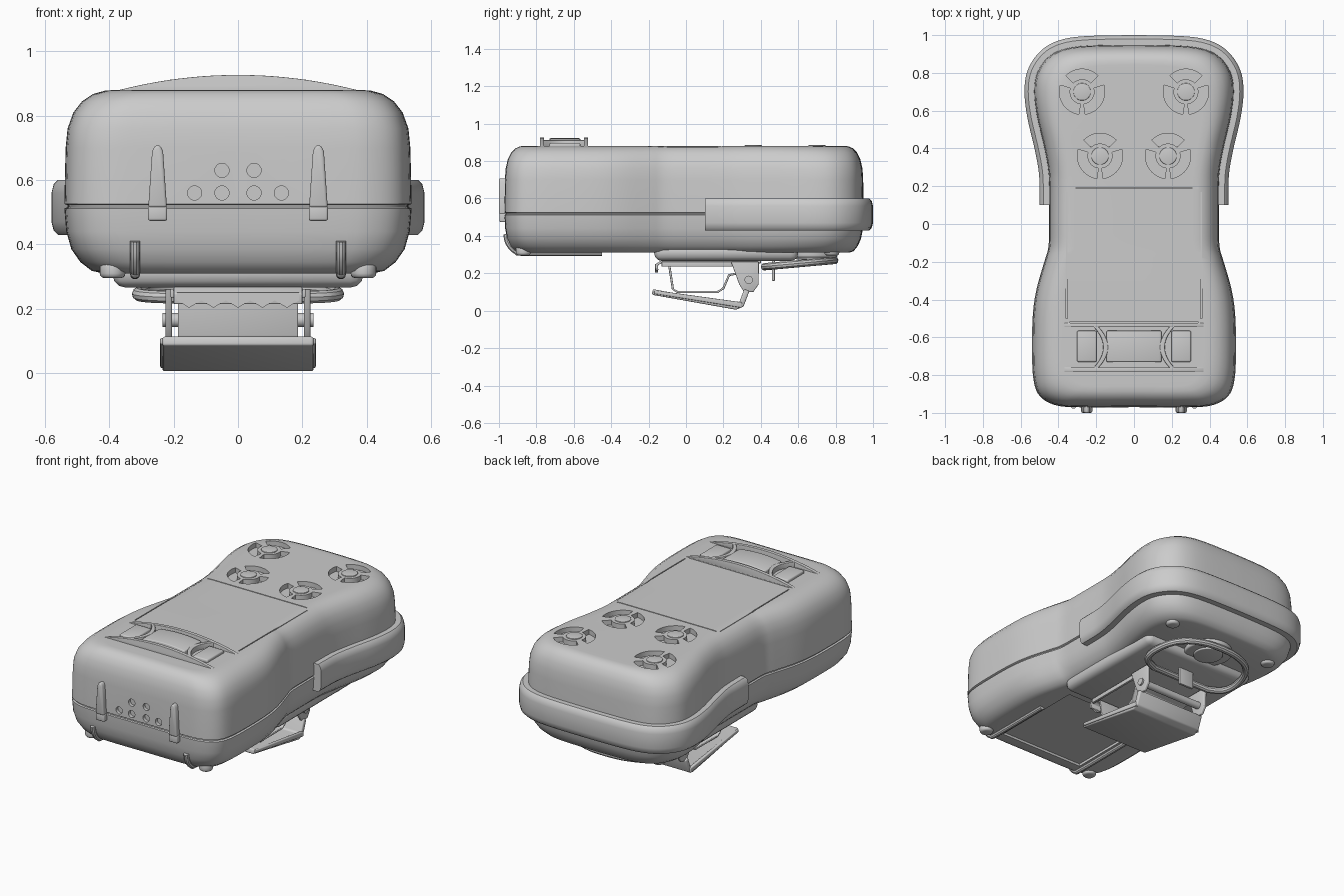
import bpy, bmesh
from math import sin, cos, radians, pi
from mathutils import Vector

if "Cube" in bpy.data.objects:
    bpy.data.objects.remove(bpy.data.objects["Cube"])


def finish(ob, bevel=0.0, segs=3):
    bpy.ops.object.select_all(action='DESELECT')
    bpy.context.view_layer.objects.active = ob
    ob.select_set(True)
    if bevel:
        m = ob.modifiers.new("bevel", 'BEVEL')
        m.width, m.segments, m.limit_method = bevel, segs, 'ANGLE'
        bpy.ops.object.modifier_apply(modifier=m.name)
    bpy.ops.object.shade_smooth_by_angle(angle=radians(35))
    return ob


def mesh(name, verts, faces, bevel=0.0):
    me = bpy.data.meshes.new(name)
    me.from_pydata([tuple(v) for v in verts], [], faces)
    bm = bmesh.new()
    bm.from_mesh(me)
    bmesh.ops.recalc_face_normals(bm, faces=bm.faces)
    bm.to_mesh(me)
    bm.free()
    ob = bpy.data.objects.new(name, me)
    bpy.context.collection.objects.link(ob)
    return finish(ob, bevel)


def prism(name, pts, axis, a, b, bevel=0.0):
    """Extrude a 2D profile along one axis from a to b."""
    put = {'X': lambda p, t: (t, p[0], p[1]), 'Y': lambda p, t: (p[0], t, p[1]),
           'Z': lambda p, t: (p[0], p[1], t)}[axis]
    n = len(pts)
    faces = [list(range(n)), list(range(n, 2 * n))]
    faces += [(i, (i + 1) % n, n + (i + 1) % n, n + i) for i in range(n)]
    return mesh(name, [put(p, a) for p in pts] + [put(p, b) for p in pts], faces, bevel)


def box(name, x0, x1, y0, y1, z0, z1, bevel=0.0):
    return prism(name, [(x0, y0), (x1, y0), (x1, y1), (x0, y1)], 'Z', z0, z1, bevel)


def circle(cx, cy, r, n=32):
    return [(cx + r * cos(2 * pi * i / n), cy + r * sin(2 * pi * i / n)) for i in range(n)]


def strip(name, path, th, hw, bevel=0.004):
    """Bent sheet: a y-z path given thickness, extruded across x."""
    path = [Vector(p) for p in path]
    up, dn = [], []
    for i, p in enumerate(path):
        d = (path[min(i + 1, len(path) - 1)] - path[max(i - 1, 0)]).normalized()
        nrm = Vector((-d.y, d.x)) * th / 2
        up.append(p + nrm)
        dn.append(p - nrm)
    return prism(name, up + dn[::-1], 'X', -hw, hw, bevel)


def spline(pts, k):
    pts = [Vector(p) for p in pts]
    out = []
    for i in range(len(pts) - 1):
        p1, p2 = pts[i], pts[i + 1]
        p0, p3 = pts[max(i - 1, 0)], pts[min(i + 2, len(pts) - 1)]
        for j in range(k):
            t = j / k
            out.append(0.5 * (2 * p1 + (p2 - p0) * t + (2 * p0 - 5 * p1 + 4 * p2 - p3) * t * t
                              + (3 * p1 - p0 - 3 * p2 + p3) * t ** 3))
    return out + [pts[-1]]


def tube(name, pts, r, closed=False):
    cu = bpy.data.curves.new(name, 'CURVE')
    cu.dimensions, cu.bevel_depth, cu.bevel_resolution = '3D', r, 3
    cu.use_fill_caps = True
    sp = cu.splines.new('POLY')
    sp.points.add(len(pts) - 1)
    for q, p in zip(sp.points, pts):
        q.co = (*p, 1)
    sp.use_cyclic_u = closed
    ob = bpy.data.objects.new(name, cu)
    bpy.context.collection.objects.link(ob)
    bpy.ops.object.select_all(action='DESELECT')
    bpy.context.view_layer.objects.active = ob
    ob.select_set(True)
    bpy.ops.object.convert(target='MESH')
    return finish(bpy.context.object)


# Waisted outline seen from the top (right half, front to back, then mirrored)
half = spline([(0, -.97), (.30, -.97), (.42, -.958), (.50, -.91), (.533, -.82), (.54, -.65),
               (.535, -.47), (.515, -.34), (.475, -.20), (.453, -.12), (.45, 0), (.45, .2),
               (.457, .3), (.48, .42), (.515, .57), (.53, .70), (.515, .80), (.46, .88),
               (.38, .925), (.25, .945), (0, .95)], 4)
half[0].x = half[-1].x = 0
n = len(half)
loop = half + [Vector((-p.x, p.y)) for p in half[-2:0:-1]]
m = len(loop)

# Body shell: (inset, z) rings with a seam groove between the halves
rings = [(.12, .31), (.085, .318), (.05, .345), (.022, .385), (.006, .44), (0, .512), (.01, .516),
         (.01, .522), (0, .526), (.004, .70), (.01, .76), (.028, .81), (.055, .845), (.09, .868),
         (.13, .879), (.17, .88)]
verts = [(p.x * (.54 - d) / .54, p.y * (.97 - d * .65) / .97, z) for d, z in rings for p in loop]
faces = [(r * m + i, r * m + (i + 1) % m, (r + 1) * m + (i + 1) % m, (r + 1) * m + i)
         for r in range(len(rings) - 1) for i in range(m)]
for base in (0, (len(rings) - 1) * m):
    for i in range(n - 1):
        f = [i, i + 1, m - i - 1, (m - i) % m]
        faces.append([base + j for j in dict.fromkeys(f)])
body = mesh("body_shell", verts, faces)

# Cutters: sensor grilles, screen outline, sounder holes, battery recess
cut = []
vents = [(s * x, y) for s in (-1, 1) for x, y in ((.275, .70), (.18, .36))]
for cx, cy in vents:
    for a, b in ((45, 135), (163, 262), (278, 377)):
        ang = [radians(a + (b - a) * i / 14) for i in range(15)]
        pts = [(cx + .12 * cos(t), cy + .12 * sin(t)) for t in ang]
        pts += [(cx + .066 * cos(t), cy + .066 * sin(t)) for t in ang[::-1]]
        cut.append(prism("cutter", pts, 'Z', .85, .95))
for s in (-1, 1):
    cut.append(box("cutter", s * .356 - .003, s * .356 + .003, -.5, .17, .872, .95))
    for x, z in ((.05, .63), (.05, .56), (.135, .56)):
        cut.append(prism("cutter", circle(s * x, z, .022, 24), 'Y', -1.1, -.95))
for y in (-.52, .19):
    cut.append(box("cutter", -.34, .34, y - .003, y + .003, .872, .95))
cut.append(box("cutter", -.29, .29, -.84, -.24, .2, .325))
bpy.ops.object.select_all(action='DESELECT')
for c in cut:
    c.select_set(True)
bpy.context.view_layer.objects.active = cut[0]
bpy.ops.object.join()
cutter = bpy.context.object
bpy.context.view_layer.objects.active = body
mod = body.modifiers.new("cut", 'BOOLEAN')
mod.operation, mod.solver, mod.object = 'DIFFERENCE', 'EXACT', cutter
bpy.ops.object.modifier_apply(modifier=mod.name)
bpy.data.objects.remove(cutter)
finish(body)

for cx, cy in vents:
    prism("grille_center", circle(cx, cy, .046), 'Z', .87, .885, .003)

# Rubber bumper wrapped round the back
sec = [(-.03, .43), (.03, .43), (.043, .443), (.05, .47), (.05, .56), (.043, .587), (.03, .60),
       (-.03, .60)]
ids = [i for i in range(m) if loop[i].y > .1]
verts = []
for i in ids:
    d = (loop[i + 1] - loop[i - 1]).normalized()
    verts += [(loop[i].x + d.y * o, loop[i].y - d.x * o, z) for o, z in sec]
k = len(sec)
faces = [(r * k + j, r * k + (j + 1) % k, (r + 1) * k + (j + 1) % k, (r + 1) * k + j)
         for r in range(len(ids) - 1) for j in range(k)]
faces += [list(range(k)), list(range(len(verts) - k, len(verts)))]
mesh("bumper", verts, faces)


# Keypad: arched rails, centre and side buttons, curved dividers
def arch(hw, z_end, z_mid, z0=.865):
    xs = [-hw + hw * i / 10 for i in range(21)]
    return [(x, z_end + (z_mid - z_end) * (1 - (x / hw) ** 2)) for x in xs] + [(hw, z0), (-hw, z0)]


for y in (-.535, -.77):
    prism("keypad_rail", arch(.37, .88, .927), 'Y', y - .011, y + .011, .003)
prism("center_button", arch(.145, .91, .922), 'Y', -.73, -.565, .006)
for s in (-1, 1):
    box("side_button", s * .25 - .052, s * .25 + .052, -.73, -.565, .865, .897, .008)
    ys = [-.765 + .0225 * i for i in range(11)]
    bow = [(.15 + .055 * ((y + .6525) / .1125) ** 2, y) for y in ys]
    prism("key_divider", [(s * (x - .013), y) for x, y in bow]
          + [(s * (x + .013), y) for x, y in bow[::-1]], 'Z', .865, .912, .003)

    # Front latches and underside rails
    c = s * .25
    prism("front_latch", [(c - .029, .515), (c + .029, .515), (c + .017, .69), (c + .008, .708),
                          (c - .008, .708), (c - .017, .69)], 'Y', -1.0, -.94, .008)
    box("latch_foot", c - .03, c + .03, -.997, -.93, .473, .522, .008)
    rail = spline([(s * .32, -.962, .41), (s * .32, -.95, .36), (s * .32, -.91, .318),
                   (s * .32, -.85, .308), (s * .32, -.45, .308)], 6)
    tube("underside_rail", rail, .016)
    for x, y in ((.39, -.87), (.36, .78)):
        prism("screw_head", circle(s * x, y, .04, 24), 'Z', .295, .345, .015)

# Underside mounting pad and sensor disc
box("mount_pad", -.39, .39, -.17, .6, .266, .36, .04)
prism("sensor_disc", circle(0, .67, .14, 48), 'Z', .285, .34, .01)
prism("sensor_disc_center", circle(0, .67, .085, 48), 'Z', .275, .33, .006)

# Belt clip: upper jaw with teeth, spring plate, lever, ears and pin
strip("clip_upper_jaw", [(-.155, .215), (-.157, .245), (-.135, .26), (.40, .26)], .015, .2)
zig = [(-.19 + .38 * i / 10, .203 if i % 2 else .226) for i in range(11)]
prism("clip_teeth", zig + [(.19, .25), (-.19, .25)], 'Y', -.165, -.15)
strip("clip_spring_plate", [(-.09, .245), (-.07, .115), (-.045, .10), (.17, .10), (.2, .12),
                            (.23, .19), (.30, .205)], .012, .187)
strip("clip_lever", [(-.18, .10), (.27, .02), (.295, .03), (.325, .11)], .03, .235, .008)
for s in (-1, 1):
    prism("clip_ear", [(.24, .262), (.39, .262), (.388, .14), (.36, .10), (.31, .10), (.285, .14)],
          'X', s * .205, s * .225, .005)
    prism("clip_side_flange", [(-.13, .262), (.25, .262), (.25, .235), (-.13, .235)],
          'X', s * .195, s * .21, .003)
    prism("clip_lever_side", [(-.17, .11), (.30, .045), (.30, .015), (-.17, .09)],
          'X', s * .222, s * .242, .005)
prism("clip_pin", circle(.335, .165, .022, 24), 'X', -.235, .235)
box("clip_tab", -.05, .05, .46, .475, .16, .27, .003)

# Swivelling loop at the rear of the clip
side = [(.20, .42), (.28, .46), (.31, .54), (.285, .66), (.22, .74), (.11, .785), (0, .795)]
arc = spline(side, 5)
arc = arc + [Vector((-p.x, p.y)) for p in arc[-2::-1]]
tube("rear_loop", [(p.x, p.y, .235 + (p.y - .42) * .09) for p in arc], .02, True)
